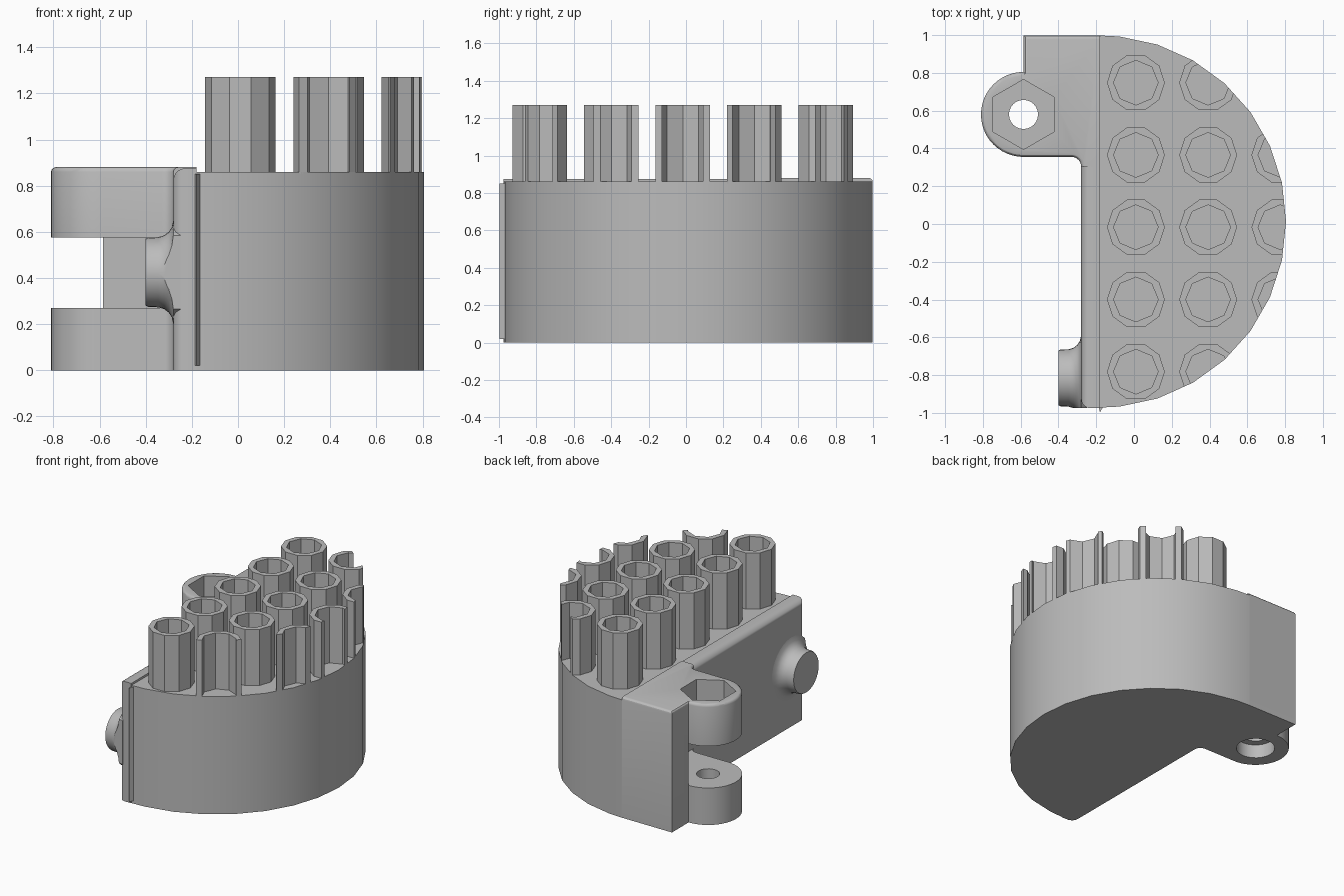
import bpy
import bmesh
from math import sin, cos, pi, radians
from mathutils import Matrix

old = bpy.data.objects.get("Cube")
if old:
    bpy.data.objects.remove(old)

grey = bpy.data.materials.new("plain grey")
grey.use_nodes = True
grey.diffuse_color = (0.5, 0.5, 0.5, 1)
grey.node_tree.nodes["Principled BSDF"].inputs["Base Color"].default_value = (0.5, 0.5, 0.5, 1)


def arc(cx, cy, r, a0, a1, n):
    """Points along an arc, angles in degrees."""
    steps = [radians(a0 + (a1 - a0) * i / n) for i in range(n + 1)]
    return [(cx + r * cos(a), cy + r * sin(a)) for a in steps]


def ngon(cx, cy, r, n, start=0):
    return arc(cx, cy, r, start, start + 360, n)[:-1]


def prism(name, outlines, z0, z1):
    """Extrude one or more closed outlines from z0 to z1."""
    bm = bmesh.new()
    for outline in outlines:
        low = [bm.verts.new((x, y, z0)) for x, y in outline]
        high = [bm.verts.new((x, y, z1)) for x, y in outline]
        bm.faces.new(low)
        bm.faces.new(high)
        for i in range(len(low)):
            j = (i + 1) % len(low)
            bm.faces.new((low[i], low[j], high[j], high[i]))
    return finish(name, bm)


def finish(name, bm):
    bmesh.ops.recalc_face_normals(bm, faces=bm.faces)
    mesh = bpy.data.meshes.new(name)
    bm.to_mesh(mesh)
    bm.free()
    mesh.materials.append(grey)
    obj = bpy.data.objects.new(name, mesh)
    bpy.context.collection.objects.link(obj)
    return obj


def activate(obj):
    bpy.ops.object.select_all(action='DESELECT')
    obj.select_set(True)
    bpy.context.view_layer.objects.active = obj


def boolean(obj, cutter, operation='DIFFERENCE'):
    activate(obj)
    mod = obj.modifiers.new("cut", 'BOOLEAN')
    mod.operation = operation
    mod.solver = 'EXACT'
    mod.object = cutter
    bpy.ops.object.modifier_apply(modifier=mod.name)
    bpy.data.objects.remove(cutter)


def round_edges(obj, rule, width, segments=4):
    """Bevel the edges whose two end points satisfy the rule."""
    bm = bmesh.new()
    bm.from_mesh(obj.data)
    edges = [e for e in bm.edges if rule(e.verts[0].co, e.verts[1].co)]
    bmesh.ops.bevel(bm, geom=edges, offset=width, segments=segments,
                    profile=0.5, affect='EDGES', clamp_overlap=True)
    bm.to_mesh(obj.data)
    bm.free()


def smooth(obj):
    activate(obj)
    bpy.ops.object.shade_smooth_by_angle(angle=radians(30))


# Half-round body
SEAM, MID, RADIUS, TOP = -0.18, 0.013, 0.985, 0.86
half_disc = [(SEAM, MID - RADIUS)] + arc(SEAM, MID, RADIUS, -84, 84, 14) + [(SEAM, MID + RADIUS)]
body = prism("body", [half_disc], 0, TOP)
smooth(body)

# Thin fin at the front seam
fin = prism("seam_fin", [[(-0.19, -0.96), (-0.165, -0.97), (-0.18, -0.998)]], 0.02, 0.85)

# Flat mounting plate with rounded outer rim
FACE, FRONT = -0.28, -0.975
plate = prism("mounting_plate",
              [[(FACE, FRONT), (SEAM, FRONT), (SEAM, 0.9), (FACE, 0.9)]], 0, 0.875)


def plate_rim(a, b):
    on_face = max(a.x, b.x) < FACE + 0.001
    return on_face and (min(a.z, b.z) > 0.8 or max(a.y, b.y) < FRONT + 0.001)


round_edges(plate, plate_rim, 0.05, 5)
smooth(plate)

# Hinge block with round lug and a fillet into the plate
HX, HY, HR, HTOP = -0.585, 0.58, 0.225, 0.88
outline = [(SEAM, 0.998), (HX, 0.998), (HX, HY + HR)]
outline += arc(HX, HY, HR, 90, 270, 24)[1:]
outline += arc(FACE - 0.05, HY - HR - 0.05, 0.05, 90, 0, 6)
outline += [(SEAM, HY - HR - 0.05)]
hinge = prism("hinge_block", [outline], 0, HTOP)


def hinge_rim(a, b):
    return min(a.z, b.z) > HTOP - 0.01 and min(a.x, b.x) < SEAM - 0.01 \
        and not (max(a.y, b.y) < HY - HR - 0.04)


round_edges(hinge, hinge_rim, 0.02, 3)

# Slot between lugs, pin hole, hexagonal nut recess and bolt head recess
slot = [(-1, 0.25), (FACE, 0.25), (FACE, HY + HR), (-1, HY + HR)]
boolean(hinge, prism("slot_cutter", [slot], 0.27, 0.575))
boolean(hinge, prism("pin_cutter", [ngon(HX, HY, 0.077, 24)], -0.1, 1))
boolean(hinge, prism("nut_cutter", [ngon(HX, HY, 0.185, 6, 90)], 0.73, 1))
boolean(hinge, prism("head_cutter", [ngon(HX, HY, 0.13, 24)], -0.1, 0.1))
smooth(hinge)

# Round locating peg, flared where it meets the plate
bm = bmesh.new()
profile = [(-0.40, 0), (-0.40, 0.145), (-0.39, 0.15), (-0.345, 0.152),
           (-0.32, 0.16), (-0.30, 0.175), (-0.287, 0.195), (-0.28, 0.225), (-0.25, 0.225), (-0.25, 0)]
verts = [bm.verts.new((x, 0, r)) for x, r in profile]
edges = [bm.edges.new(pair) for pair in zip(verts, verts[1:])]
bmesh.ops.spin(bm, geom=verts + edges, cent=(0, 0, 0), axis=(1, 0, 0),
               angle=2 * pi, steps=32, use_duplicate=False)
bmesh.ops.remove_doubles(bm, verts=bm.verts, dist=0.0005)
bmesh.ops.transform(bm, matrix=Matrix.Translation((0, -0.815, 0.425)), verts=bm.verts)
peg = finish("locating_peg", bm)
limit = [(-1, FRONT + 0.002), (0, FRONT + 0.002), (0, 0), (-1, 0)]
boolean(peg, prism("peg_limit", [limit], -1, 2), 'INTERSECT')
smooth(peg)

# Grid of hollow ten-sided tubes, trimmed to the body outline
PITCH = 0.3825
centres = [(0.01 + PITCH * i, -0.782 + PITCH * j) for i in range(3) for j in range(6)]
tubes = prism("tubes", [ngon(x, y, 0.153, 10) for x, y in centres], TOP - 0.01, 1.27)
bores = prism("bore_cutter", [ngon(x, y, 0.118, 8) for x, y in centres], TOP - 0.05, 1.4)
boolean(tubes, bores)
boolean(tubes, prism("tube_limit", [half_disc], 0.5, 1.5), 'INTERSECT')
